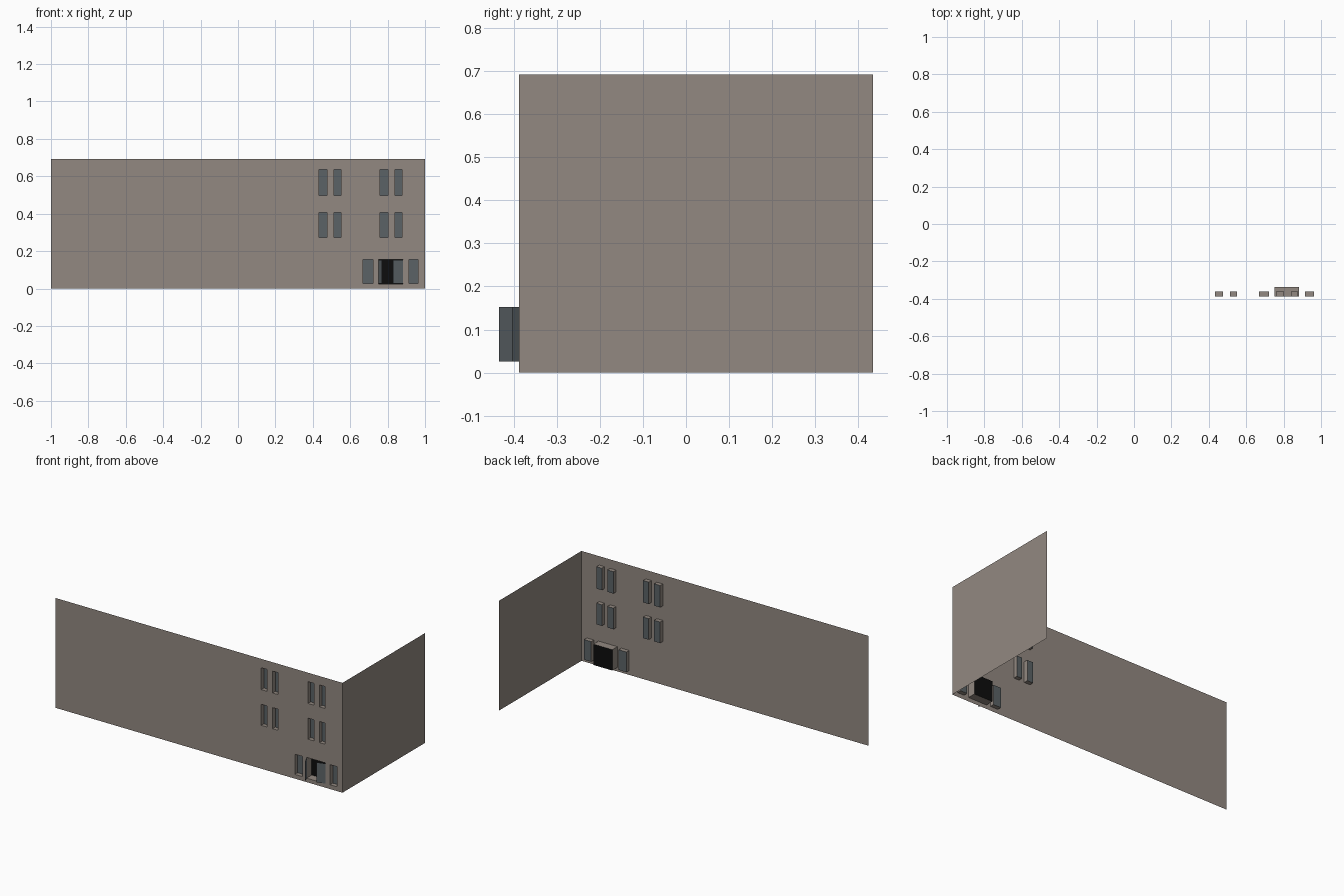
import bpy, bmesh

if "Cube" in bpy.data.objects:
    bpy.data.objects.remove(bpy.data.objects["Cube"])

FRONT, BACK, TOP = -0.388, 0.434, 0.692
WINDOW_BACK, DOOR_BACK = -0.361, -0.337


def material(name, rgb):
    m = bpy.data.materials.new(name)
    m.diffuse_color = (*rgb, 1)
    m.use_nodes = True
    m.node_tree.nodes["Principled BSDF"].inputs["Base Color"].default_value = m.diffuse_color
    return m


STONE = material("warm grey wall", (0.29, 0.25, 0.22))
GLASS = material("blue grey glass", (0.105, 0.123, 0.133))
BLACK = material("black doorway", (0.004, 0.004, 0.004))


def add_object(name, quads, mats):
    """quads: list of (four corners, material index)"""
    bm = bmesh.new()
    for corners, mi in quads:
        bm.faces.new([bm.verts.new(c) for c in corners]).material_index = mi
    bmesh.ops.remove_doubles(bm, verts=bm.verts, dist=1e-5)
    me = bpy.data.meshes.new(name)
    bm.to_mesh(me)
    bm.free()
    for m in mats:
        me.materials.append(m)
    ob = bpy.data.objects.new(name, me)
    bpy.context.collection.objects.link(ob)
    return ob


def front_quad(x0, x1, z0, z1, y):
    return [(x0, y, z0), (x1, y, z0), (x1, y, z1), (x0, y, z1)]


def recess(name, x0, x1, z0, z1, depth_y, fill):
    """Open-fronted niche: wall-coloured reveals and a filled back"""
    ring = [(x0, z0), (x1, z0), (x1, z1), (x0, z1)]
    quads = [(front_quad(x0, x1, z0, z1, depth_y), 1)]
    for (ax, az), (bx, bz) in zip(ring, ring[1:] + ring[:1]):
        quads.append(([(ax, FRONT, az), (bx, FRONT, bz),
                       (bx, depth_y, bz), (ax, depth_y, az)], 0))
    add_object(name, quads, [STONE, fill])


# Openings: x0, x1, z0, z1
upper_columns = [(0.433, 0.475), (0.513, 0.551), (0.759, 0.801), (0.84, 0.877)]
upper_rows = [(0.273, 0.406), (0.498, 0.636)]
windows = [(*c, *r) for r in upper_rows for c in upper_columns]
windows += [(0.668, 0.722, 0.027, 0.154), (0.914, 0.963, 0.027, 0.154)]
door = (0.75, 0.882, 0.025, 0.156)
openings = windows + [door]

# Front wall: a grid of cells, leaving out those inside an opening
xs = sorted({-1, 1, *(v for o in openings for v in o[:2])})
zs = sorted({0, TOP, *(v for o in openings for v in o[2:])})
cells = []
for xa, xb in zip(xs, xs[1:]):
    for za, zb in zip(zs, zs[1:]):
        cx, cz = (xa + xb) / 2, (za + zb) / 2
        if not any(o[0] < cx < o[1] and o[2] < cz < o[3] for o in openings):
            cells.append((front_quad(xa, xb, za, zb, FRONT), 0))
add_object("front_wall", cells, [STONE])

# Side wall
add_object("side_wall", [([(1, FRONT, 0), (1, BACK, 0), (1, BACK, TOP), (1, FRONT, TOP)], 0)], [STONE])

# Windows and doorway
for i, w in enumerate(windows):
    recess(f"window_{i + 1}", *w, WINDOW_BACK, GLASS)
recess("doorway", *door, DOOR_BACK, BLACK)

# Door leaves swung outward: hinge x, free edge x, free edge y
for name, hx, fx, fy in (("left_door_leaf", 0.751, 0.771, -0.434),
                         ("right_door_leaf", 0.881, 0.829, -0.404)):
    add_object(name, [([(hx, FRONT, 0.026), (fx, fy, 0.026),
                        (fx, fy, 0.152), (hx, FRONT, 0.152)], 0)], [GLASS])
